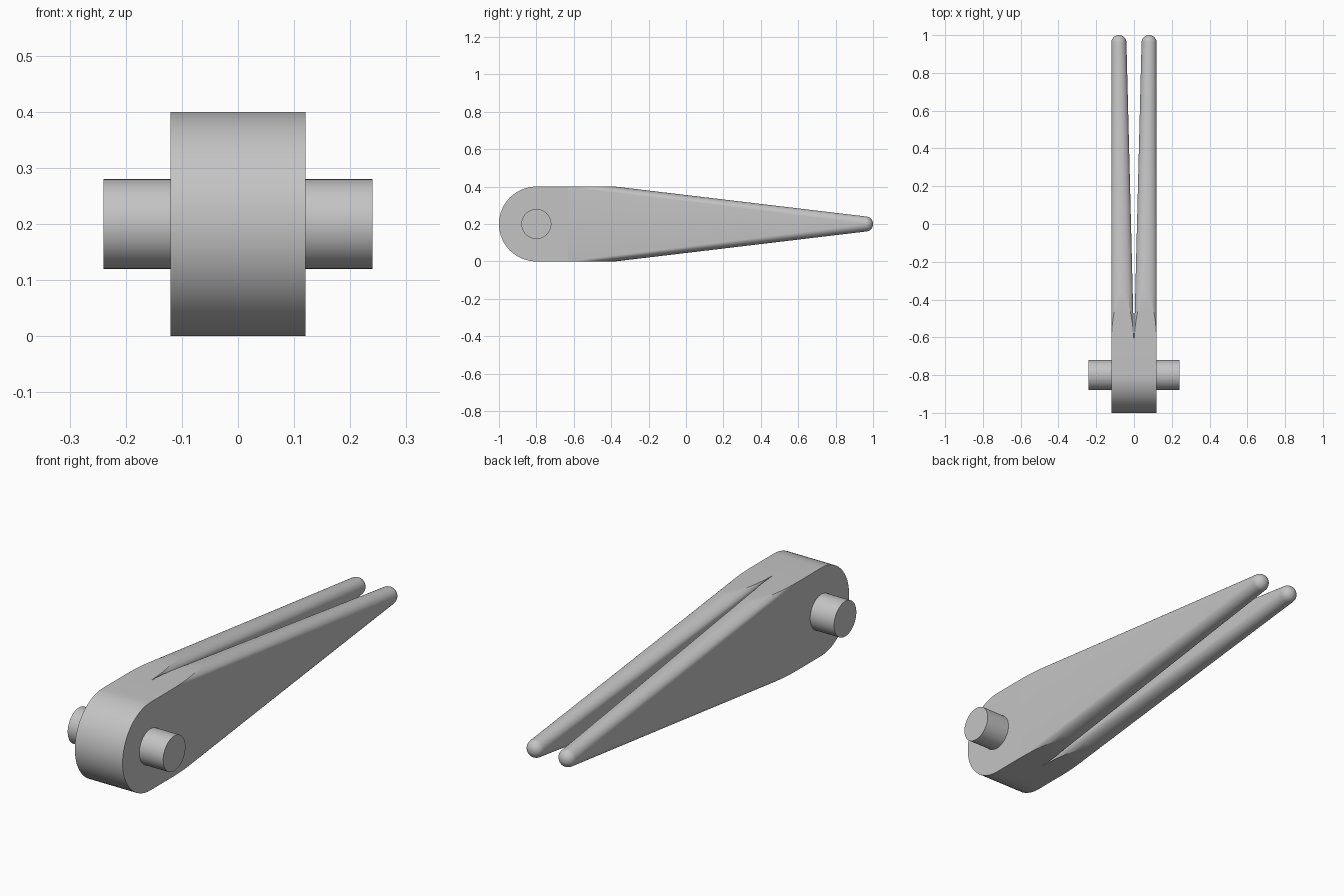
import bpy, bmesh, math

if "Cube" in bpy.data.objects:
    bpy.data.objects.remove(bpy.data.objects["Cube"], do_unlink=True)

grey = bpy.data.materials.new("plain_grey")
grey.use_nodes = True
grey.diffuse_color = (0.55, 0.55, 0.55, 1)
grey.node_tree.nodes["Principled BSDF"].inputs["Base Color"].default_value = grey.diffuse_color

MID = 0.2        # height of the centre line
HALF = 0.12      # half width of the body
PIVOT_Y = -0.8
FORK_Y = -0.63   # where the body splits into prongs
TIP_Y, TIP_R = 0.96, 0.04


def finish(bm, name):
    bmesh.ops.recalc_face_normals(bm, faces=bm.faces)
    mesh = bpy.data.meshes.new(name)
    bm.to_mesh(mesh)
    bm.free()
    mesh.materials.append(grey)
    obj = bpy.data.objects.new(name, mesh)
    bpy.context.collection.objects.link(obj)
    bpy.ops.object.select_all(action='DESELECT')
    obj.select_set(True)
    bpy.context.view_layer.objects.active = obj
    bpy.ops.object.shade_smooth_by_angle(angle=math.radians(25))
    return obj


def loft(bm, rings):
    """Bridge equal closed rings of points and cap both ends."""
    loops = [[bm.verts.new(p) for p in ring] for ring in rings]
    n = len(loops[0])
    for a, b in zip(loops, loops[1:]):
        for i in range(n):
            j = (i + 1) % n
            bm.faces.new((a[i], a[j], b[j], b[i]))
    bm.faces.new(loops[0])
    bm.faces.new(loops[-1])


# Body: rounded nose, flat top and bottom, extruded across x
outline = [(FORK_Y, 0.0), (FORK_Y, 2 * MID)]
for i in range(33):
    a = math.pi / 2 + math.pi * i / 32
    outline.append((PIVOT_Y + MID * math.cos(a), MID + MID * math.sin(a)))
bm = bmesh.new()
loft(bm, [[(x, y, z) for y, z in outline] for x in (-HALF, HALF)])
finish(bm, "body")

# Pivot pins on both sides
for side, name in ((1, "left_pin"), (-1, "right_pin")):
    bm = bmesh.new()
    circle = [2 * math.pi * i / 48 for i in range(48)]
    loft(bm, [[(side * x, PIVOT_Y + 0.08 * math.cos(a), MID + 0.08 * math.sin(a)) for a in circle]
              for x in (HALF, 2 * HALF)])
    finish(bm, name)


def section(cx, y, rx, rz, shoulder):
    """Upright slot shape: straight sides, rounded top and bottom."""
    ring = []
    for sign in (1, -1):
        for i in range(25):
            a = math.pi * i / 24
            ring.append((cx + sign * rx * math.cos(a), y,
                         MID + sign * (shoulder + rz * math.sin(a))))
    return ring


# Prongs: tapering slot shapes with ball tips, trimmed flush with the body
for side, name in ((1, "left_prong"), (-1, "right_prong")):
    rings = []
    steps = 12
    for i in range(steps + 1):
        t = i / steps
        rx = 0.06 + (TIP_R - 0.06) * t
        rz = 0.031 + (TIP_R - 0.031) * t
        rings.append(section(side * (HALF - rx), FORK_Y + (TIP_Y - FORK_Y) * t,
                             rx, rz, 0.199 * (1 - t) + 0.0005 * t))
    for i in range(1, 10):
        a = math.pi / 2 * i / 10
        r = TIP_R * math.cos(a)
        rings.append(section(side * (HALF - TIP_R), TIP_Y + TIP_R * math.sin(a), r, r, 0.0005))
    bm = bmesh.new()
    loft(bm, rings)
    bmesh.ops.recalc_face_normals(bm, faces=bm.faces)
    for z, direction in ((2 * MID, 1), (0, -1)):
        cut = bmesh.ops.bisect_plane(bm, geom=bm.verts[:] + bm.edges[:] + bm.faces[:],
                                     plane_co=(0, 0, z), plane_no=(0, 0, direction),
                                     clear_outer=True)
        rim = [e for e in cut["geom_cut"] if isinstance(e, bmesh.types.BMEdge)]
        bmesh.ops.edgeloop_fill(bm, edges=rim)
    finish(bm, name)
